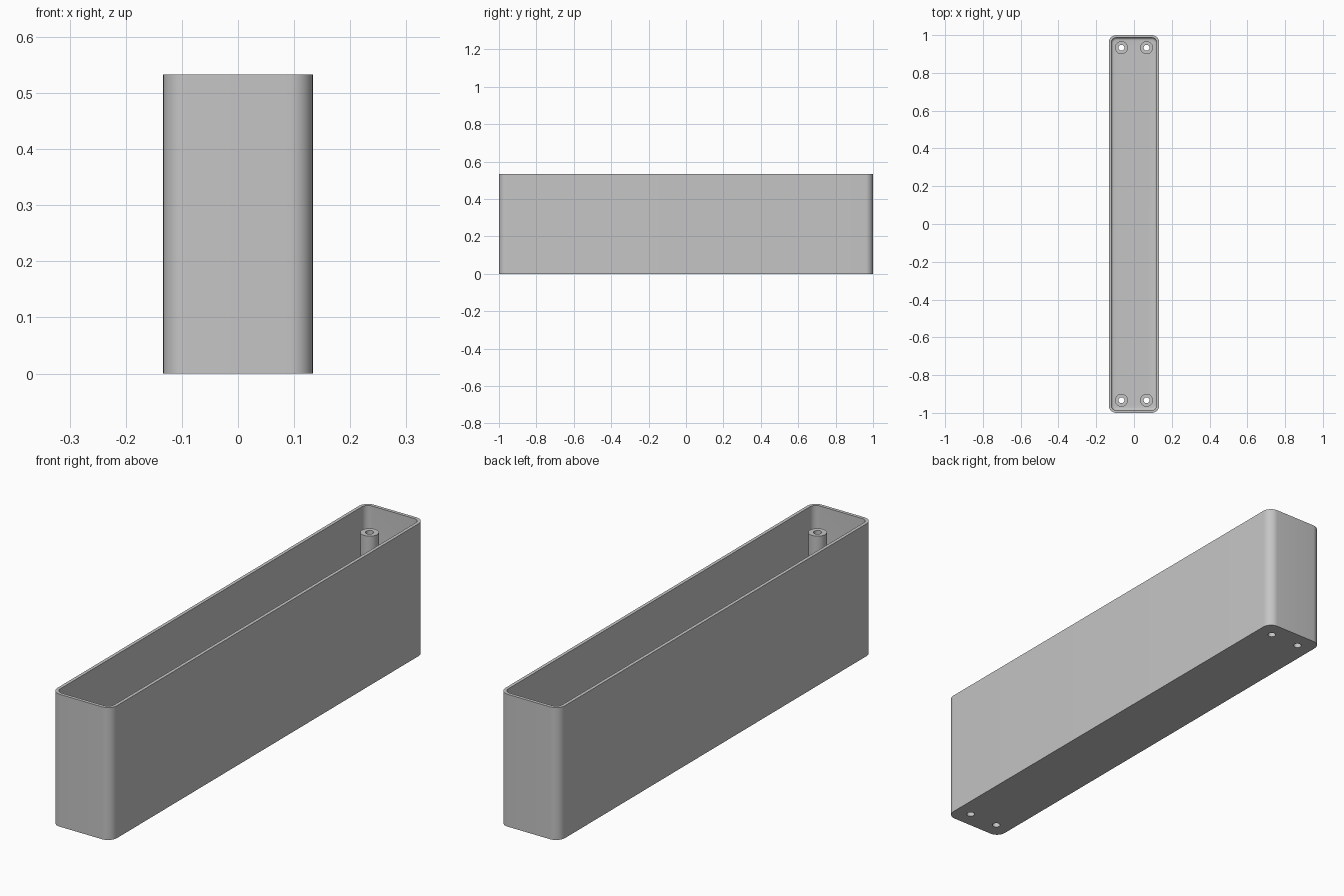
import bpy, bmesh
from math import sin, cos, pi, radians

cube = bpy.data.objects.get("Cube")
if cube:
    bpy.data.objects.remove(cube, do_unlink=True)

HALF_X, HALF_Y, HEIGHT = 0.1333, 1.0, 0.5333
CORNER, WALL, FLOOR, FILLET = 0.04, 0.0133, 0.0133, 0.0133
POST_R, HOLE_R, POST_TOP = 0.034, 0.0155, 0.455
POST_X, POST_Y = 0.0667, 0.9333

grey = bpy.data.materials.new("plain grey")
grey.use_nodes = True
colour = (0.56, 0.56, 0.56, 1)
grey.diffuse_color = colour
bsdf = next(n for n in grey.node_tree.nodes if n.type == "BSDF_PRINCIPLED")
bsdf.inputs["Base Color"].default_value = colour


def rounded_ring(inset, z, steps=10):
    """Rounded rectangle, inset from the outer outline."""
    r = max(CORNER - inset, 0.008)
    cx, cy = HALF_X - inset - r, HALF_Y - inset - r
    pts = []
    for q, (sx, sy) in enumerate([(1, 1), (-1, 1), (-1, -1), (1, -1)]):
        for i in range(steps + 1):
            a = (q + i / steps) * pi / 2
            pts.append((sx * cx + r * cos(a), sy * cy + r * sin(a), z))
    return pts


def circle_ring(x, y, r, z, n=32):
    return [(x + r * cos(2 * pi * i / n), y + r * sin(2 * pi * i / n), z) for i in range(n)]


def loft(name, rings, caps=True):
    """Skin a row of matching rings; close the ends or join last to first."""
    bm = bmesh.new()
    loops = [[bm.verts.new(p) for p in ring] for ring in rings]
    n = len(loops[0])
    pairs = list(zip(loops, loops[1:]))
    if caps:
        bm.faces.new(loops[0][::-1])
        bm.faces.new(loops[-1])
    else:
        pairs.append((loops[-1], loops[0]))
    for a, b in pairs:
        for i in range(n):
            j = (i + 1) % n
            bm.faces.new((a[i], a[j], b[j], b[i]))
    bmesh.ops.recalc_face_normals(bm, faces=bm.faces)
    mesh = bpy.data.meshes.new(name)
    bm.to_mesh(mesh)
    bm.free()
    obj = bpy.data.objects.new(name, mesh)
    bpy.context.collection.objects.link(obj)
    mesh.materials.append(grey)
    return obj


def activate(obj):
    bpy.ops.object.select_all(action="DESELECT")
    obj.select_set(True)
    bpy.context.view_layer.objects.active = obj


# Open tray with thin walls and a rounded inner floor edge
rings = [rounded_ring(0, 0), rounded_ring(0, HEIGHT), rounded_ring(WALL, HEIGHT)]
for i in range(5):
    a = i / 4 * pi / 2
    rings.append(rounded_ring(WALL + FILLET * (1 - cos(a)), FLOOR + FILLET * (1 - sin(a))))
tray = loft("tray", rings)
parts = [tray]

# Hollow screw posts, with matching holes through the floor
for sx, side in ((1, "left"), (-1, "right")):
    for sy, end in ((-1, "front"), (1, "back")):
        x, y = sx * POST_X, sy * POST_Y
        cutter = loft("hole_cutter", [circle_ring(x, y, HOLE_R, z) for z in (-0.05, 0.1)])
        cutter.hide_render = True
        activate(tray)
        mod = tray.modifiers.new("hole", "BOOLEAN")
        mod.operation = "DIFFERENCE"
        mod.solver = "EXACT"
        mod.object = cutter
        bpy.ops.object.modifier_apply(modifier=mod.name)
        bpy.data.objects.remove(cutter, do_unlink=True)
        base = FLOOR - 0.003
        parts.append(loft(f"{end}_{side}_screw_post", [
            circle_ring(x, y, POST_R, base), circle_ring(x, y, POST_R, POST_TOP),
            circle_ring(x, y, HOLE_R, POST_TOP), circle_ring(x, y, HOLE_R, base)], caps=False))

for part in parts:
    activate(part)
    bpy.ops.object.shade_smooth_by_angle(angle=radians(35))
